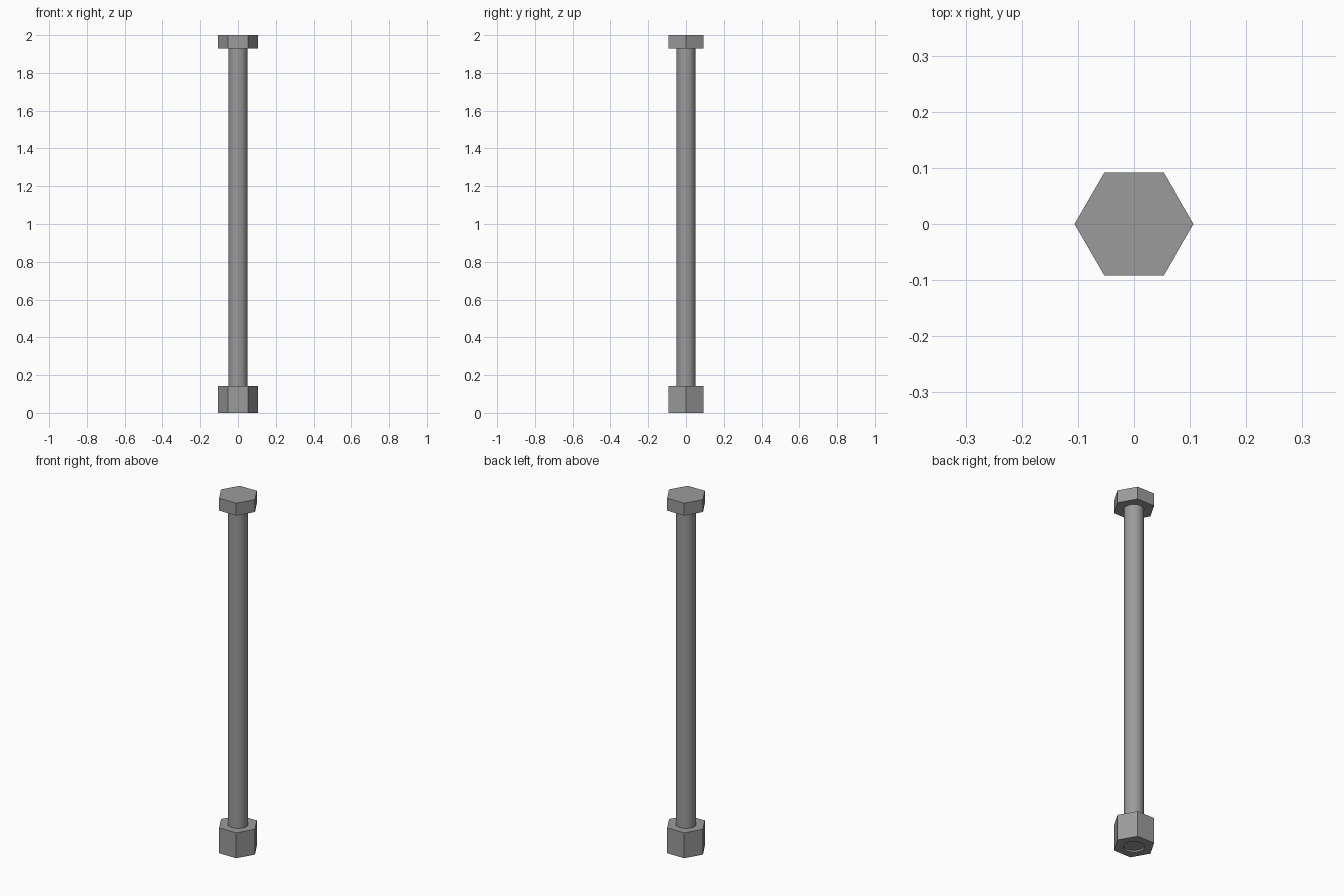
import bpy, bmesh, math

if "Cube" in bpy.data.objects:
    bpy.data.objects.remove(bpy.data.objects["Cube"])

R_HEX, R_ROD, R_HOLE = 0.106, 0.05, 0.052

steel = bpy.data.materials.new("steel grey")
steel.diffuse_color = (0.33, 0.33, 0.33, 1)
steel.use_nodes = True
steel.node_tree.nodes["Principled BSDF"].inputs["Base Color"].default_value = steel.diffuse_color


def prism(name, sides, radius, z0, z1):
    """Upright prism with a corner on the x axis."""
    bm = bmesh.new()
    base = [bm.verts.new((radius * math.cos(math.tau * i / sides),
                          radius * math.sin(math.tau * i / sides), z0))
            for i in range(sides)]
    face = bm.faces.new(base)
    ext = bmesh.ops.extrude_face_region(bm, geom=[face])
    top = [g for g in ext["geom"] if isinstance(g, bmesh.types.BMVert)]
    bmesh.ops.translate(bm, verts=top, vec=(0, 0, z1 - z0))
    bmesh.ops.recalc_face_normals(bm, faces=bm.faces[:])
    mesh = bpy.data.meshes.new(name)
    bm.to_mesh(mesh)
    bm.free()
    mesh.materials.append(steel)
    obj = bpy.data.objects.new(name, mesh)
    bpy.context.collection.objects.link(obj)
    return obj


# Hexagonal head on top
prism("bolt_head", 6, R_HEX, 1.93, 2.0)

# Long round shank, ending just inside the nut
shank = prism("shank", 32, R_ROD, 0.008, 1.935)
bpy.ops.object.select_all(action='DESELECT')
shank.select_set(True)
bpy.context.view_layer.objects.active = shank
bpy.ops.object.shade_smooth_by_angle(angle=math.radians(30))

# Hexagonal nut at the bottom with a round bore
nut = prism("nut", 6, R_HEX, 0.0, 0.143)
bore = prism("bore_cutter", 32, R_HOLE, -0.05, 0.2)
bore.hide_render = True
bore.hide_set(True)
cut = nut.modifiers.new("bore", 'BOOLEAN')
cut.operation = 'DIFFERENCE'
cut.solver = 'EXACT'
cut.object = bore
